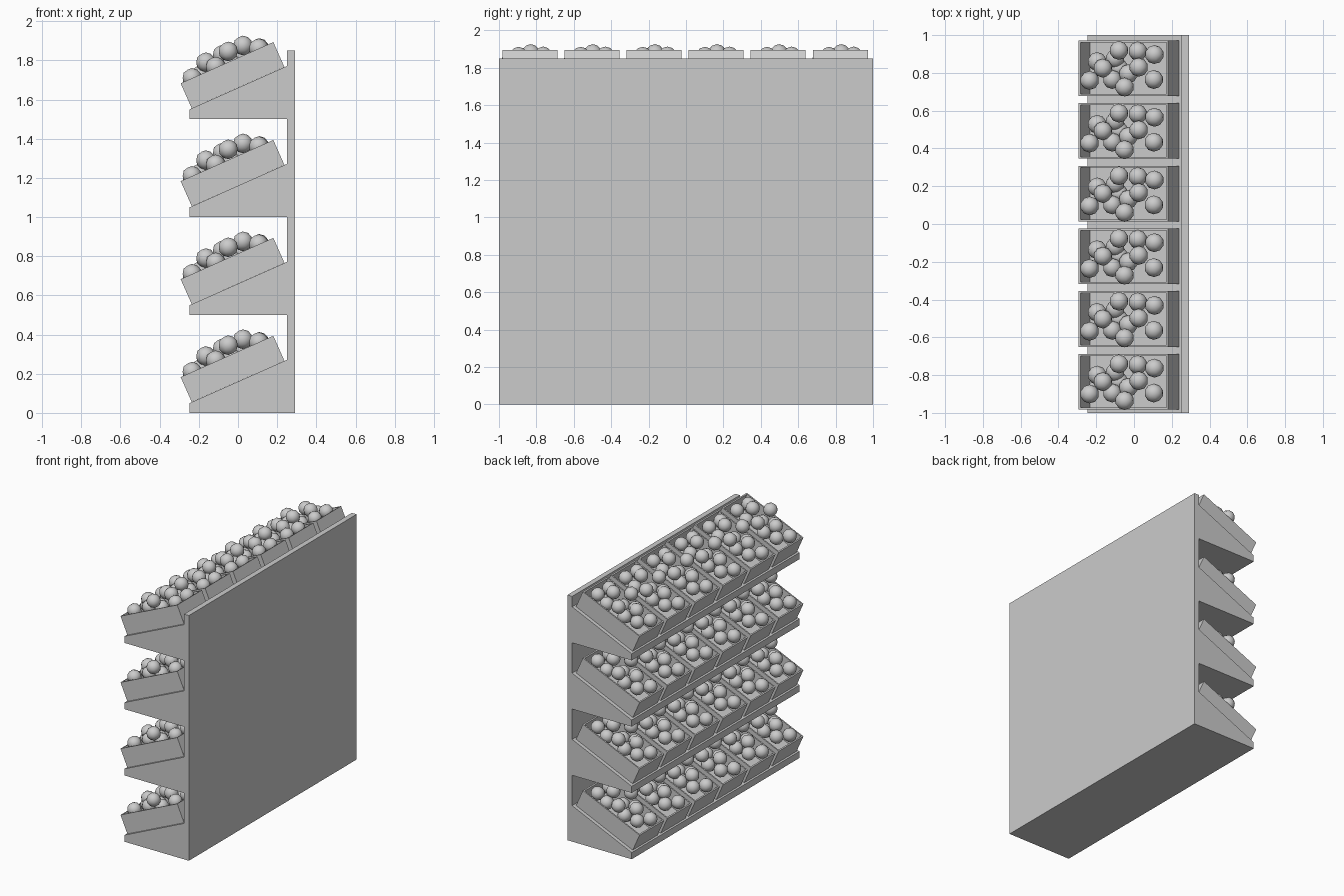
import bpy
import bmesh
from math import atan2
from mathutils import Matrix, Vector

if "Cube" in bpy.data.objects:
    bpy.data.objects.remove(bpy.data.objects["Cube"])

grey = bpy.data.materials.new("light_grey")
grey.use_nodes = True
grey.diffuse_color = (0.6, 0.6, 0.6, 1)
grey.node_tree.nodes["Principled BSDF"].inputs["Base Color"].default_value = (0.6, 0.6, 0.6, 1)

LEVELS, COLUMNS = 4, 6
STEP_Z, STEP_Y = 0.5, 0.332
SLOPE = 0.445
TILT = atan2(SLOPE, 1)


def make_mesh(name, bm):
    bmesh.ops.recalc_face_normals(bm, faces=bm.faces)
    mesh = bpy.data.meshes.new(name)
    bm.to_mesh(mesh)
    bm.free()
    mesh.materials.append(grey)
    return mesh


def place(name, mesh, location=(0, 0, 0)):
    obj = bpy.data.objects.new(name, mesh)
    obj.location = location
    bpy.context.collection.objects.link(obj)
    return obj


def prism(name, profile):
    """Extrude an x-z profile along the full width of the stand."""
    bm = bmesh.new()
    face = bm.faces.new([bm.verts.new((x, -1, z)) for x, z in profile])
    ext = bmesh.ops.extrude_face_region(bm, geom=[face])["geom"]
    moved = [v for v in ext if isinstance(v, bmesh.types.BMVert)]
    bmesh.ops.translate(bm, verts=moved, vec=(0, 2, 0))
    return make_mesh(name, bm)


def crate():
    """Open box, hollowed from its top face and tilted on its lower front edge."""
    length, width, height, wall = 0.518, 0.294, 0.14, 0.01
    bm = bmesh.new()
    bmesh.ops.create_cube(bm, size=1, matrix=Matrix.Translation((length / 2, 0, height / 2))
                          @ Matrix.Diagonal((length, width, height, 1)))
    top = max(bm.faces, key=lambda f: f.calc_center_median().z)
    bmesh.ops.inset_region(bm, faces=[top], thickness=wall, use_even_offset=True)
    inner = bmesh.ops.extrude_face_region(bm, geom=[top])["geom"]
    bmesh.ops.translate(bm, verts=[v for v in inner if isinstance(v, bmesh.types.BMVert)],
                        vec=(0, 0, wall * 1.5 - height))
    if top.is_valid:
        bm.faces.remove(top)
    bm.transform(Matrix.Translation((-0.236, 0, 0.055)) @ Matrix.Rotation(-TILT, 4, "Y"))
    return make_mesh("crate", bm)


def fruit():
    """Pile of balls: x, y and height above the sloping crate base."""
    pile = [(-0.08, 0.094, 0.205), (0.02, 0.09, 0.155), (0.108, 0.072, 0.155),
            (-0.195, 0.035, 0.15), (-0.235, -0.065, 0.155), (-0.165, 0, 0.204),
            (0.025, 0.005, 0.205), (0.105, -0.06, 0.155), (-0.05, -0.1, 0.208),
            (-0.115, -0.06, 0.16), (-0.03, -0.03, 0.13), (-0.1, 0.05, 0.13),
            (-0.08, 0.0, 0.1)]
    bm = bmesh.new()
    for x, y, lift in pile:
        z = 0.055 + (x + 0.236) * SLOPE + lift
        bmesh.ops.create_icosphere(bm, subdivisions=2, radius=0.05,
                                   matrix=Matrix.Translation(Vector((x, y, z))))
    for f in bm.faces:
        f.smooth = True
    return make_mesh("fruit", bm)


# Back panel
place("back_panel", prism("back_panel", [(0.25, 0), (0.29, 0), (0.29, 1.85), (0.25, 1.85)]))

# Sloping shelves, crates and their contents
shelf_mesh = prism("shelf", [(-0.247, 0), (0.25, 0), (0.25, 0.271), (-0.247, 0.05)])
crate_mesh, fruit_mesh = crate(), fruit()
for level in range(LEVELS):
    z = level * STEP_Z
    place(f"shelf_{level + 1}", shelf_mesh, (0, 0, z))
    for column in range(COLUMNS):
        spot = (0, (column - (COLUMNS - 1) / 2) * STEP_Y - 0.005, z)
        place(f"crate_{level + 1}_{column + 1}", crate_mesh, spot)
        place(f"fruit_{level + 1}_{column + 1}", fruit_mesh, spot)
